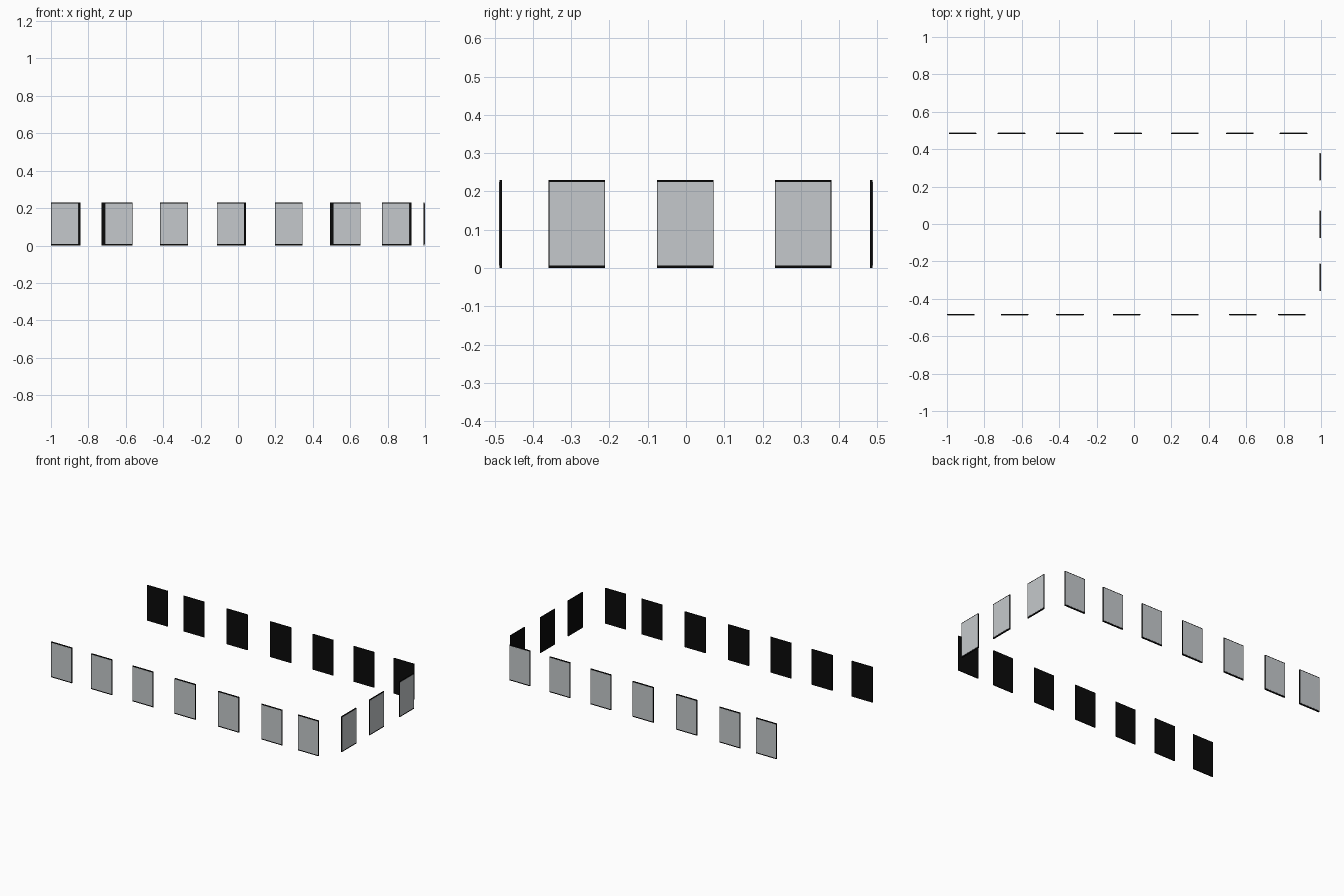
import bpy
import math
from mathutils import Matrix, Vector

if "Cube" in bpy.data.objects:
    bpy.data.objects.remove(bpy.data.objects["Cube"])

W, H = 0.148, 0.23        # panel width and height
BACK, PANE = 0.006, 0.001  # thickness of black backing and grey pane


def material(name, rgb):
    m = bpy.data.materials.new(name)
    m.diffuse_color = (*rgb, 1.0)
    m.use_nodes = True
    m.node_tree.nodes["Principled BSDF"].inputs["Base Color"].default_value = m.diffuse_color
    return m


black = material("black backing", (0.003, 0.003, 0.003))
grey = material("pale grey glass", (0.558, 0.584, 0.604))


def box(name, lo, hi, mat, place):
    """Axis-aligned box in panel space (outer side faces -y), then placed."""
    bpy.ops.mesh.primitive_cube_add(size=1)
    ob = bpy.context.object
    ob.name = name
    lo, hi = Vector(lo), Vector(hi)
    size = hi - lo
    ob.data.transform(place @ Matrix.Translation((lo + hi) / 2)
                      @ Matrix.Diagonal((*size, 1)))
    ob.data.materials.append(mat)


def window(name, x, y, angle):
    """Black backing with a slightly smaller grey pane on the outside."""
    place = Matrix.Translation((x, y, 0)) @ Matrix.Rotation(angle, 4, 'Z')
    box(name + "_backing", (-W / 2, PANE, 0), (W / 2, PANE + BACK, H), black, place)
    box(name + "_pane", (-W / 2 + 0.002, 0, 0.007), (W / 2 - 0.002, PANE, H - 0.005),
        grey, place)


# Front row
for i, x in enumerate((-0.926, -0.638, -0.342, -0.039, 0.272, 0.582, 0.844)):
    window(f"front_window_{i}", x, -0.488, 0)

# Back row
for i, x in enumerate((-0.916, -0.655, -0.344, -0.032, 0.272, 0.566, 0.853)):
    window(f"back_window_{i}", x, 0.488, math.pi)

# Right end
for i, y in enumerate((-0.285, -0.002, 0.306)):
    window(f"end_window_{i}", 0.999, y, math.pi / 2)
